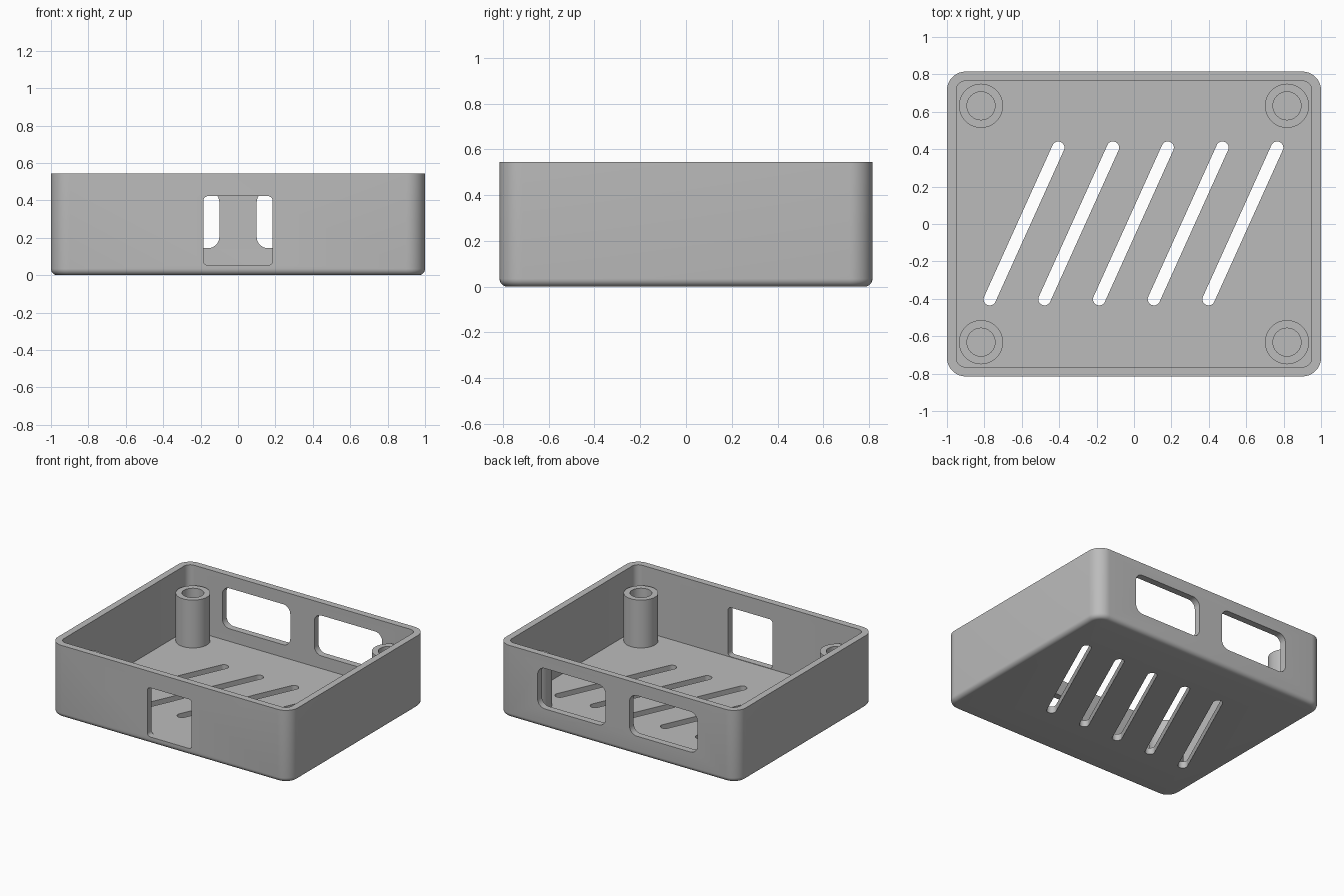
import bpy, bmesh
from math import sin, cos, pi, atan2, hypot
from mathutils import Matrix, Vector

if "Cube" in bpy.data.objects:
    bpy.data.objects.remove(bpy.data.objects["Cube"], do_unlink=True)

grey = bpy.data.materials.new("plain_grey")
grey.use_nodes = True
COLOR = (0.5, 0.5, 0.5, 1)
grey.diffuse_color = COLOR
grey.node_tree.nodes["Principled BSDF"].inputs["Base Color"].default_value = COLOR

HX, HY, HEIGHT, WALL, CORNER, FILLET = 1.0, 0.815, 0.545, 0.05, 0.1, 0.035


def rounded_rect(hx, hy, r, seg=10):
    """Outline of a rounded rectangle centred on the origin."""
    pts = []
    for k, (sx, sy) in enumerate([(1, 1), (-1, 1), (-1, -1), (1, -1)]):
        for i in range(seg + 1):
            a = (k + i / seg) * pi / 2
            pts.append((sx * (hx - r) + r * cos(a), sy * (hy - r) + r * sin(a)))
    return pts


def circle(r, n=48):
    return [(r * cos(2 * pi * i / n), r * sin(2 * pi * i / n)) for i in range(n)]


def loft(name, rings, matrix=Matrix()):
    """Skin a list of (outline, z) rings and cap both ends."""
    bm = bmesh.new()
    loops = [[bm.verts.new((x, y, z)) for x, y in pts] for pts, z in rings]
    n = len(loops[0])
    for a, b in zip(loops, loops[1:]):
        for i in range(n):
            j = (i + 1) % n
            bm.faces.new((a[i], a[j], b[j], b[i]))
    bm.faces.new(loops[0][::-1])
    bm.faces.new(loops[-1])
    bm.transform(matrix)
    bmesh.ops.recalc_face_normals(bm, faces=bm.faces)
    mesh = bpy.data.meshes.new(name)
    bm.to_mesh(mesh)
    bm.free()
    mesh.materials.append(grey)
    obj = bpy.data.objects.new(name, mesh)
    bpy.context.collection.objects.link(obj)
    return obj


def activate(obj):
    bpy.ops.object.select_all(action='DESELECT')
    obj.select_set(True)
    bpy.context.view_layer.objects.active = obj


def cut(obj, cutter):
    cutter.hide_render = True
    mod = obj.modifiers.new("cut", 'BOOLEAN')
    mod.operation, mod.solver, mod.object = 'DIFFERENCE', 'EXACT', cutter
    activate(obj)
    bpy.ops.object.modifier_apply(modifier=mod.name)
    bpy.data.objects.remove(cutter, do_unlink=True)


def smooth(obj):
    activate(obj)
    bpy.ops.object.shade_smooth_by_angle(angle=pi / 6)


def inset(d, r):
    return rounded_rect(HX - d, HY - d, r)


# Open tray: filleted underside, outer wall, rim, inner wall, floor
rings = []
for i in range(7):
    a = i / 6 * pi / 2
    d = FILLET * (1 - sin(a))
    rings.append((inset(d, CORNER - d), FILLET * (1 - cos(a))))
rings += [(inset(0, CORNER), HEIGHT),
          (inset(WALL, CORNER - WALL), HEIGHT),
          (inset(WALL, CORNER - WALL), WALL)]
tray = loft("tray", rings)

# Slanted vent slots through the floor
dx, dy, slot_r = 0.183, 0.405, 0.033
for i in range(-2, 3):
    outline = rounded_rect(hypot(dx, dy) + slot_r, slot_r, slot_r - 0.0005)
    place = Matrix.Translation((i * 0.2925 - 0.003, 0.003, 0)) @ Matrix.Rotation(atan2(dy, dx), 4, 'Z')
    cut(tray, loft("slot_cutter", [(outline, -0.1), (outline, 0.2)], place))


# Openings through the walls: centre x, wall y, bottom, top, half width, radius
def wall_opening(x, y, z0, z1, half, r):
    outline = rounded_rect(half, (z1 - z0) / 2, r)
    place = Matrix.Translation((x, y, (z0 + z1) / 2)) @ Matrix.Rotation(pi / 2, 4, 'X')
    cut(tray, loft("opening_cutter", [(outline, -0.15), (outline, 0.15)], place))


wall_opening(0, -HY, 0.053, 0.423, 0.185, 0.025)
for side in (-1, 1):
    wall_opening(side * 0.383, HY, 0.145, 0.45, 0.283, 0.06)
smooth(tray)

# Hollow screw posts in the four corners
for sx, x_name in ((-1, "right"), (1, "left")):
    for sy, y_name in ((-1, "front"), (1, "back")):
        post = loft(f"{y_name}_{x_name}_screw_post",
                    [(circle(0.118), 0.04), (circle(0.118), 0.41),
                     (circle(0.075), 0.41), (circle(0.075), 0.053)],
                    Matrix.Translation(Vector((sx * 0.818, sy * 0.632, 0))))
        smooth(post)
